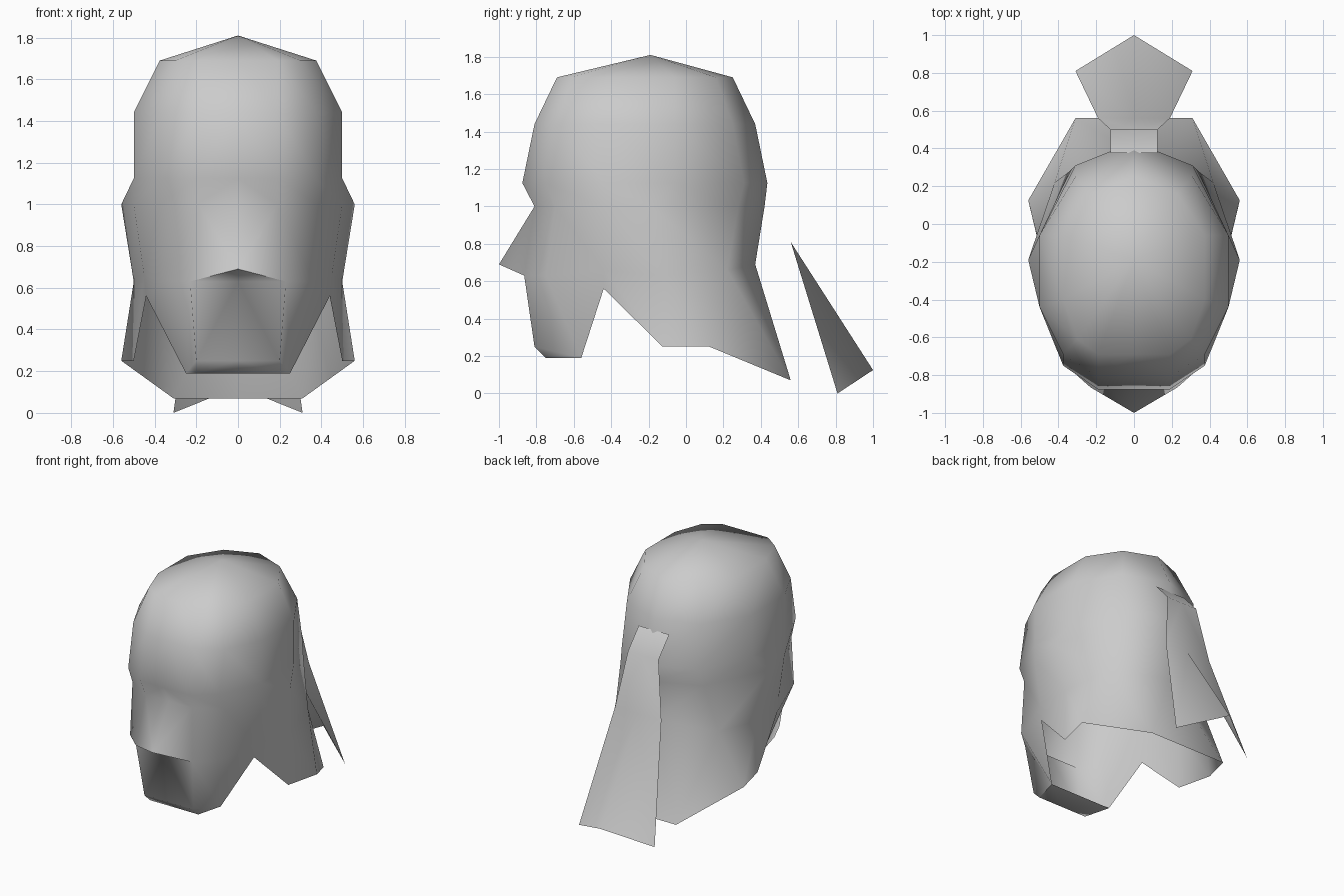
import bpy
import bmesh
import math

old = bpy.data.objects.get("Cube")
if old:
    bpy.data.objects.remove(old, do_unlink=True)

grey = bpy.data.materials.new("plain_grey")
grey.use_nodes = True
GREY = (0.6, 0.6, 0.6, 1)
grey.diffuse_color = GREY
grey.node_tree.nodes["Principled BSDF"].inputs["Base Color"].default_value = GREY


def finish(name, bm):
    """Turn a right-hand half mesh into a mirrored, smooth object."""
    bmesh.ops.recalc_face_normals(bm, faces=bm.faces)
    mesh = bpy.data.meshes.new(name)
    bm.to_mesh(mesh)
    bm.free()
    mesh.materials.append(grey)
    obj = bpy.data.objects.new(name, mesh)
    bpy.context.collection.objects.link(obj)
    mirror = obj.modifiers.new("mirror", 'MIRROR')
    mirror.use_clip = True
    mirror.merge_threshold = 0.0005
    bpy.ops.object.select_all(action='DESELECT')
    obj.select_set(True)
    bpy.context.view_layer.objects.active = obj
    bpy.ops.object.modifier_apply(modifier="mirror")
    bpy.ops.object.shade_smooth_by_angle(angle=math.radians(70))
    return obj


# Head shell: each level runs from the face round the side to the back
levels = [
    [(.19, -.69, 1.69), (.3, -.61, 1.69), (.375, -.4, 1.69),
     (.375, -.06, 1.69), (.23, .16, 1.69), (0, .25, 1.69)],
    [(.19, -.81, 1.44), (.375, -.69, 1.44), (.5, -.44, 1.44),
     (.5, -.06, 1.44), (.31, .25, 1.44), (0, .37, 1.44)],
    [(.19, -.875, 1.125), (.375, -.75, 1.125), (.5, -.44, 1.125),
     (.5, -.06, 1.125), (.31, .31, 1.125), (0, .435, 1.125)],
    [(.19, -.81, 1), (.375, -.7, 1), (.5, -.44, 1),
     (.56, -.19, 1), (.34, .28, 1), (0, .42, 1)],
    [(.23, -.865, .63), (.36, -.75, .63), (.45, -.44, .66),
     (.5, -.12, .63), (.42, .22, .66), (0, .37, .69)],
    [(.2, -.81, .25), (.25, -.56, .19), (.44, -.44, .56),
     (.5, -.125, .25), (.56, .125, .25), (.31, .56, .07)],
]
bm = bmesh.new()
rows = []
for level in levels:
    front = (0,) + level[0][1:]
    rows.append([bm.verts.new(p) for p in [front] + level])
crown = bm.verts.new((0, -.19, 1.81))
for a, b in zip(rows[0], rows[0][1:]):
    bm.faces.new((crown, a, b))
for r, (upper, lower) in enumerate(zip(rows, rows[1:])):
    for c in range(len(upper) - 1):
        if r == 3 and c == 0:
            continue  # the nose fills this gap
        bm.faces.new((upper[c], upper[c + 1], lower[c + 1], lower[c]))

# Back of the neck
nape = bm.verts.new((0, .56, .07))
bm.faces.new((rows[4][-1], nape, rows[5][-1]))

# Nose
tip = bm.verts.new((0, -1, .69))
top, low = rows[3], rows[4]
bm.faces.new((top[0], top[1], tip))
bm.faces.new((top[1], low[1], tip))
bm.faces.new((low[1], low[0], tip))

# Underside of the chin
chin = [bm.verts.new(p) for p in ((0, -.75, .19), (.2, -.75, .19), (0, -.56, .19))]
jaw = rows[5]
bm.faces.new((jaw[0], jaw[1], chin[1], chin[0]))
bm.faces.new((jaw[1], jaw[2], chin[1]))
bm.faces.new((chin[0], chin[1], jaw[2], chin[2]))
finish("head", bm)

# Ponytail: a widening strip that folds along its middle
bm = bmesh.new()
strip = [(.125, .375, 1.36), (.125, .5, 1.22), (.19, .56, .81), (.31, .81, 0)]
edge = [bm.verts.new(p) for p in strip]
spine = [bm.verts.new((0, y, z)) for x, y, z in strip[:-1]]
spine.append(bm.verts.new((0, 1, .125)))
for i in range(len(edge) - 1):
    bm.faces.new((spine[i], edge[i], edge[i + 1], spine[i + 1]))
finish("ponytail", bm)
